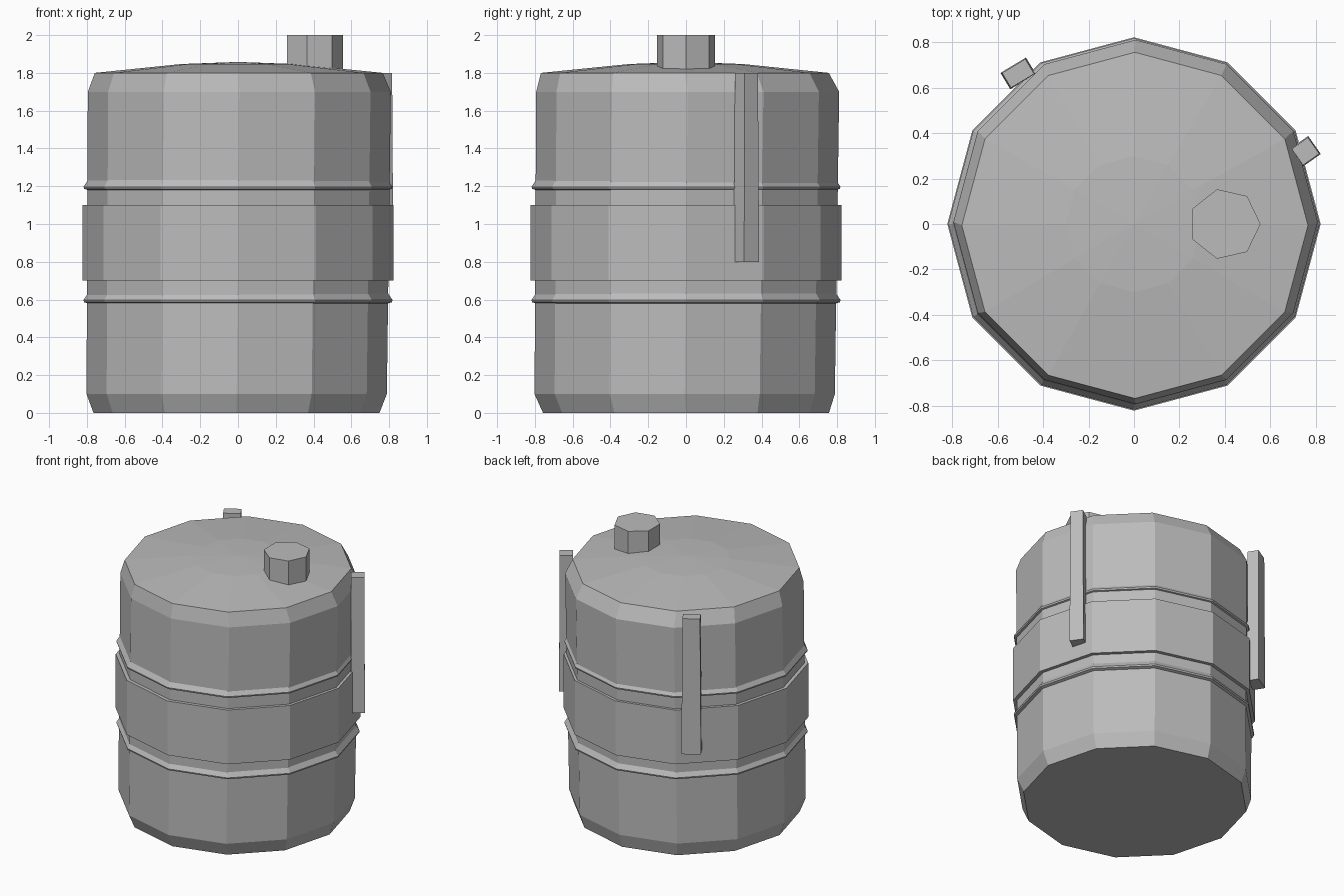
import bpy, bmesh, math
from mathutils import Matrix

if "Cube" in bpy.data.objects:
    bpy.data.objects.remove(bpy.data.objects["Cube"])

SIDES = 12
metal = bpy.data.materials.new("grey_metal")
metal.diffuse_color = (0.5, 0.5, 0.5, 1.0)
metal.use_nodes = True
metal.node_tree.nodes["Principled BSDF"].inputs["Base Color"].default_value = metal.diffuse_color


def finish(bm, name):
    bmesh.ops.recalc_face_normals(bm, faces=bm.faces)
    mesh = bpy.data.meshes.new(name)
    bm.to_mesh(mesh)
    bm.free()
    mesh.materials.append(metal)
    obj = bpy.data.objects.new(name, mesh)
    bpy.context.collection.objects.link(obj)
    return obj


def lathe(name, rings, sides=SIDES, closed=False, tip=None):
    """Stack of polygon rings (radius, z, centre x, centre y)."""
    bm = bmesh.new()
    loops = []
    for r, z, cx, cy in rings:
        loops.append([bm.verts.new((cx + r * math.cos(math.tau * i / sides),
                                    cy + r * math.sin(math.tau * i / sides), z))
                      for i in range(sides)])
    pairs = list(zip(loops, loops[1:]))
    if closed:
        pairs.append((loops[-1], loops[0]))
    for a, b in pairs:
        for i in range(sides):
            j = (i + 1) % sides
            bm.faces.new((a[i], a[j], b[j], b[i]))
    if not closed:
        bm.faces.new(loops[0])
        if tip is None:
            bm.faces.new(loops[-1])
        else:
            t = bm.verts.new(tip)
            for i in range(sides):
                bm.faces.new((loops[-1][i], loops[-1][(i + 1) % sides], t))
    return finish(bm, name)


def strut(name, x, y, width, depth, angle):
    """Upright post, slightly wider at its foot."""
    bm = bmesh.new()
    bmesh.ops.create_cube(bm, size=1)
    for v in bm.verts:
        k = 1.05 if v.co.z < 0 else 0.95
        v.co.x *= width * k
        v.co.y *= depth * k
    bmesh.ops.transform(bm, verts=bm.verts,
                        matrix=Matrix.Translation((x, y, 1.3)) @
                        Matrix.Rotation(math.radians(angle), 4, 'Z'))
    return finish(bm, name)


# Barrel with chamfered rims and shallow domed lid, a little uneven by hand
lathe("barrel_body", [
    (0.757, 0.0, -0.008, 0.0),
    (0.795, 0.1, -0.007, -0.007),
    (0.802, 1.7, 0.007, 0.009),
    (0.762, 1.8, 0.004, -0.006),
    (0.30, 1.847, 0.0, 0.0),
], tip=(0, 0, 1.858))

# Two raised hoops, sharp below and sloping above
for label, z in (("lower", 0.6), ("upper", 1.2)):
    lathe(label + "_hoop", [
        (0.76, z + 0.04, 0, 0),
        (0.79, z + 0.04, 0, 0),
        (0.818, z - 0.003, 0, 0),
        (0.815, z - 0.014, 0, 0),
        (0.79, z - 0.022, 0, 0),
        (0.76, z - 0.022, 0, 0),
    ], closed=True)

# Wide band around the middle
lathe("middle_band", [
    (0.76, 0.7, 0, 0), (0.822, 0.7, 0, 0),
    (0.822, 1.1, 0, 0), (0.76, 1.1, 0, 0),
], closed=True)

# Seven-sided filler cap on the lid
lathe("filler_cap", [(0.157, 1.8, 0.4, 0), (0.157, 2.0, 0.4, 0)], sides=7)

# Side posts
strut("right_post", 0.755, 0.32, 0.092, 0.092, 35)
strut("back_left_post", -0.51, 0.663, 0.125, 0.08, 31)
